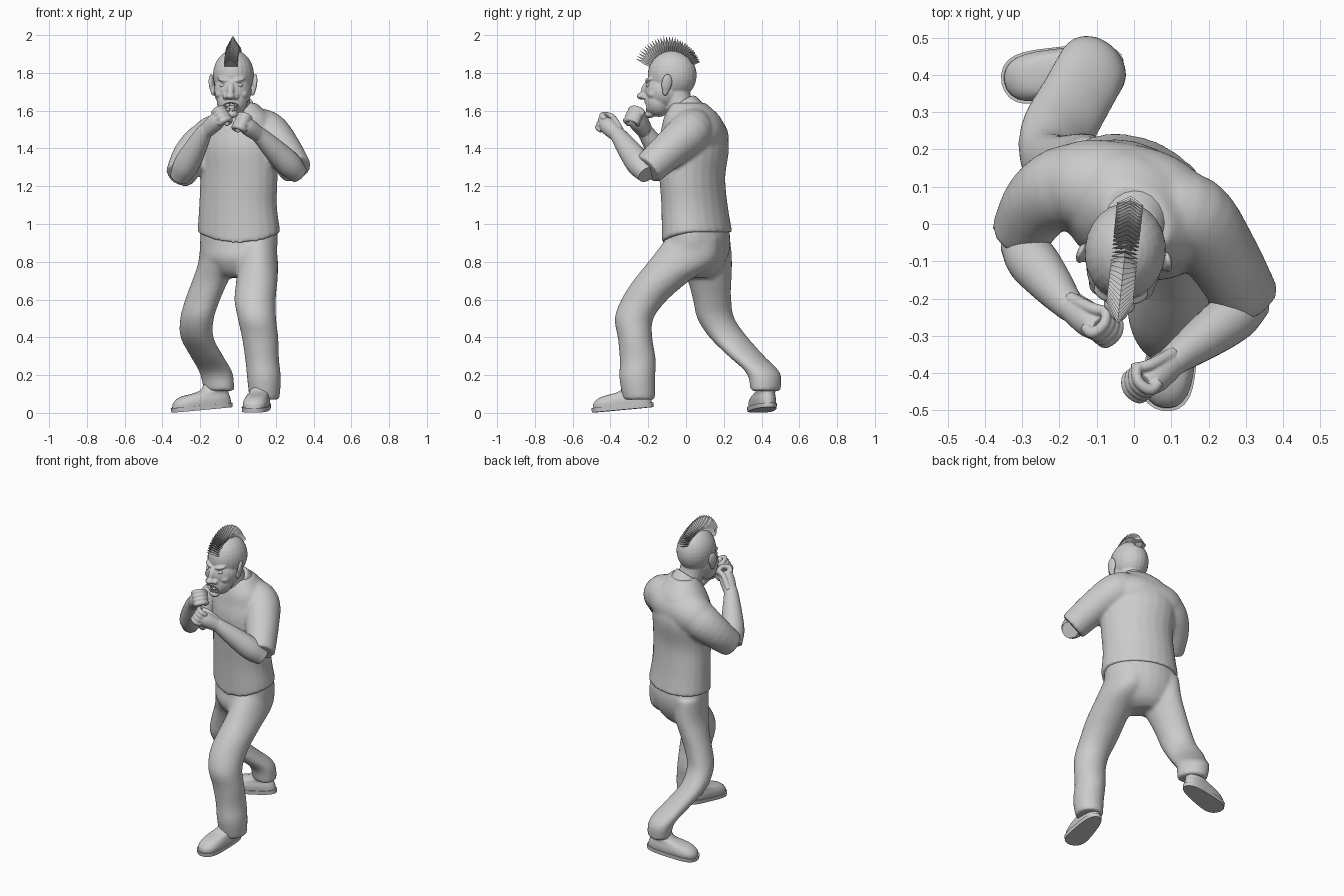
import bpy, bmesh, math
from mathutils import Vector, Matrix

if "Cube" in bpy.data.objects:
    bpy.data.objects.remove(bpy.data.objects["Cube"])

grey = bpy.data.materials.new("plain_grey")
grey.use_nodes = True
grey.diffuse_color = (0.6, 0.6, 0.6, 1)
grey.node_tree.nodes["Principled BSDF"].inputs["Base Color"].default_value = (0.6, 0.6, 0.6, 1)


def finish(name, bm, voxel=0, smooth=4, angle=50, place=None):
    """Turn a bmesh into an object; voxel > 0 fuses its shells into one skin."""
    bmesh.ops.recalc_face_normals(bm, faces=bm.faces)
    mesh = bpy.data.meshes.new(name)
    bm.to_mesh(mesh)
    bm.free()
    mesh.materials.append(grey)
    if angle:
        mesh.shade_smooth()
        mesh.set_sharp_from_angle(angle=math.radians(angle))
    ob = bpy.data.objects.new(name, mesh)
    bpy.context.scene.collection.objects.link(ob)
    if place:
        ob.matrix_world = place
    if voxel:
        r = ob.modifiers.new("fuse", 'REMESH')
        r.mode, r.voxel_size, r.use_smooth_shade = 'VOXEL', voxel, True
        s = ob.modifiers.new("relax", 'SMOOTH')
        s.factor, s.iterations = 0.5, smooth
    return ob


def spline(keys, steps):
    """Catmull-Rom interpolation through the keys."""
    k = [Vector(q) for q in keys]
    k = [k[0] * 2 - k[1]] + k + [k[-1] * 2 - k[-2]]
    out = []
    for a, b, c, d in zip(k, k[1:], k[2:], k[3:]):
        for i in range(steps):
            t = i / steps
            out.append(0.5 * (2 * b + (c - a) * t + (2 * a - 5 * b + 4 * c - d) * t ** 2
                              + (3 * b - a - 3 * c + d) * t ** 3))
    return out + [k[-2]]


def loft(bm, keys, steps=4, sides=24, level=True, dip=0, skew=0):
    """Closed skin through rings (x, y, z, rx, ry); level rings stay horizontal.
    skew turns the oval's long axis towards the back right."""
    rings = spline(keys, steps)
    pts = [Vector(r[:3]) for r in rings]
    loops = []
    for i, r in enumerate(rings):
        u, v = Vector((1, 0, 0)), Vector((0, 1, 0))
        if not level:
            t = (pts[min(i + 1, len(pts) - 1)] - pts[max(i - 1, 0)]).normalized()
            u = t.cross(Vector((0.1, 0.2, 1))).normalized()
            v = u.cross(t)
        loop = []
        for j in range(sides):
            a = math.tau * j / sides
            p = pts[i] + u * r[3] * math.cos(a) + v * r[4] * math.sin(a - skew)
            if i == 0:
                p.z -= dip * max(0, -math.sin(a)) ** 2
            loop.append(bm.verts.new(p))
        loops.append(loop)
    for a, b in zip(loops, loops[1:]):
        for j in range(sides):
            n = (j + 1) % sides
            bm.faces.new((a[j], a[n], b[n], b[j]))
    bm.faces.new(loops[0][::-1])
    bm.faces.new(loops[-1])


def tube(bm, keys, **kw):
    loft(bm, [(*p, r, r) for p, r in keys], level=False, **kw)


def blob(bm, c, r, rot=None):
    m = Matrix.Translation(c) @ (rot or Matrix()) @ Matrix.Diagonal((*r, 1))
    bmesh.ops.create_uvsphere(bm, u_segments=24, v_segments=16, radius=1, matrix=m)


# Trousers: pelvis and two legs in a forward lunge
bm = bmesh.new()
loft(bm, [(0.005, 0.06, 0.98, 0.204, 0.168), (0.005, 0.063, 0.9, 0.206, 0.173),
          (0.0, 0.05, 0.82, 0.193, 0.17), (-0.01, 0.05, 0.75, 0.13, 0.13),
          (-0.02, 0.05, 0.715, 0.06, 0.08)], skew=0.25)
loft(bm, [(0.1, 0.04, 0.93, 0.098, 0.14), (0.105, -0.02, 0.8, 0.107, 0.18),
          (0.1, -0.13, 0.7, 0.11, 0.15), (0.09, -0.22, 0.6, 0.11, 0.123),
          (0.1, -0.275, 0.5, 0.102, 0.103), (0.117, -0.27, 0.4, 0.097, 0.092),
          (0.128, -0.255, 0.28, 0.09, 0.096), (0.138, -0.258, 0.18, 0.09, 0.095),
          (0.14, -0.248, 0.07, 0.08, 0.086)])
loft(bm, [(-0.1, 0.085, 0.93, 0.098, 0.15), (-0.11, 0.1, 0.8, 0.1, 0.145),
          (-0.147, 0.124, 0.7, 0.096, 0.117), (-0.187, 0.138, 0.6, 0.093, 0.102),
          (-0.217, 0.158, 0.5, 0.09, 0.099), (-0.217, 0.225, 0.4, 0.088, 0.102),
          (-0.165, 0.32, 0.3, 0.088, 0.096), (-0.115, 0.41, 0.21, 0.088, 0.09),
          (-0.1, 0.422, 0.115, 0.081, 0.08)], skew=0.25)
finish("trousers", bm, voxel=0.01, smooth=16)

# Shirt: torso, broad upper back and short sleeves
bm = bmesh.new()
loft(bm, [(0.005, 0.058, 0.955, 0.22, 0.187), (0.0, 0.045, 1.1, 0.206, 0.176),
          (0.005, 0.033, 1.25, 0.205, 0.175), (0.0, 0.038, 1.4, 0.21, 0.19),
          (0.0, 0.038, 1.5, 0.193, 0.17), (0.01, 0.032, 1.57, 0.158, 0.147),
          (0.01, 0.015, 1.64, 0.09, 0.09)], dip=0.06, skew=0.25)
tube(bm, [((-0.2, 0.1, 1.42), 0.1), ((-0.12, 0.1, 1.45), 0.128),
          ((0.04, 0.075, 1.475), 0.125), ((0.14, 0.03, 1.48), 0.105)])
tube(bm, [((0.05, 0.045, 1.52), 0.1), ((0.15, 0.02, 1.485), 0.115),
          ((0.235, -0.085, 1.395), 0.1), ((0.305, -0.205, 1.288), 0.088)])
tube(bm, [((-0.06, 0.09, 1.47), 0.11), ((-0.17, 0.1, 1.425), 0.115),
          ((-0.25, 0.06, 1.355), 0.1), ((-0.307, -0.03, 1.255), 0.08)])
finish("shirt", bm, voxel=0.01, smooth=8)

# Collar
bm = bmesh.new()
tube(bm, [((0, 0.005, 1.59), 0.1), ((-0.003, -0.01, 1.62), 0.088), ((-0.006, -0.018, 1.632), 0.078)])
finish("collar", bm)


# Forearms and clenched fists
def arm(side, elbow, wrist, knuckle):
    elbow, wrist, knuckle = Vector(elbow), Vector(wrist), Vector(knuckle)
    name = "left" if side > 0 else "right"
    d = (knuckle - wrist).normalized()
    s = (Vector((0, 0, 1)) - d * d.z).normalized()
    n = s.cross(d) * side
    bm = bmesh.new()
    tube(bm, [(elbow - (wrist - elbow) * 0.1, 0.05), (elbow.lerp(wrist, 0.2), 0.068),
              (elbow.lerp(wrist, 0.6), 0.06), (wrist, 0.044), (wrist + d * 0.03, 0.041)])
    finish(name + "_forearm", bm)
    bm = bmesh.new()
    tube(bm, [(wrist - d * 0.02, 0.035), (wrist + d * 0.03, 0.041),
              (wrist.lerp(knuckle, 0.7), 0.046), (knuckle, 0.037)])
    for i in range(4):
        b = knuckle + s * (0.035 - 0.0235 * i)
        tube(bm, [(b - d * 0.02 + n * 0.022, 0.014), (b + d * 0.015 + n * 0.022, 0.016),
                  (b + d * 0.028 - n * 0.015, 0.0145), (b + d * 0.005 - n * 0.044, 0.0135),
                  (b - d * 0.025 - n * 0.033, 0.012)], sides=12)
    tube(bm, [(wrist + d * 0.02 + s * 0.025 - n * 0.015, 0.018),
              (knuckle - d * 0.03 + s * 0.038 - n * 0.03, 0.0165),
              (knuckle + d * 0.01 + s * 0.02 - n * 0.054, 0.0135)], sides=12)
    finish(name + "_fist", bm, voxel=0.004, smooth=2)


arm(1, (0.305, -0.22, 1.28), (0.12, -0.355, 1.465), (0.026, -0.43, 1.535))
arm(-1, (-0.3, -0.065, 1.265), (-0.182, -0.21, 1.48), (-0.09, -0.28, 1.568))


# Shoes: flat sole and rounded upper with a broad toe towards local -y
def shoe(name, x, y, yaw):
    place = Matrix.Translation((x, y, 0.016)) @ Matrix.Rotation(math.radians(yaw), 4, 'Z') \
        @ Matrix.Rotation(0.09, 4, 'X')
    sole = [(0, 0, 0, 0.064, 0.165), (0, 0, 0.024, 0.066, 0.167)]
    upper = [(0, 0, 0.02, 0.06, 0.16), (0, 0.003, 0.05, 0.062, 0.154), (0, 0.02, 0.078, 0.056, 0.13),
             (0, 0.072, 0.1, 0.052, 0.08), (0, 0.09, 0.15, 0.046, 0.058)]
    for part, keys, steps in (("sole", sole, 1), ("shoe", upper, 4)):
        bm = bmesh.new()
        loft(bm, keys, steps=steps, sides=32)
        for v in bm.verts:
            # Widen towards the ends so the toe is blunt rather than pointed
            v.co.x *= (1 - v.co.y * 1.3) * (1 + 16 * v.co.y ** 2)
        finish(f"{name}_{part}", bm, place=place)


shoe("left", 0.105, -0.335, -10)
shoe("right", -0.19, 0.41, -79)

# Head, built around its own centre and turned slightly
head_place = Matrix.Translation((-0.025, -0.085, 1.76)) @ Matrix.Rotation(math.radians(-6), 4, 'Z')
bm = bmesh.new()
blob(bm, (0, 0.012, 0.028), (0.109, 0.13, 0.132))
blob(bm, (0, -0.03, -0.055), (0.1, 0.105, 0.1))
blob(bm, (0, -0.06, -0.11), (0.082, 0.075, 0.083))
blob(bm, (0, -0.088, -0.135), (0.062, 0.05, 0.045))
blob(bm, (0, -0.108, -0.18), (0.034, 0.026, 0.02))
blob(bm, (0, -0.13, -0.045), (0.02, 0.022, 0.042), Matrix.Rotation(-0.35, 4, 'X'))
blob(bm, (0, -0.152, -0.083), (0.025, 0.025, 0.018))
tube(bm, [((0.02, 0.085, -0.2), 0.08), ((0.01, 0.045, -0.12), 0.075), ((0, 0.02, -0.03), 0.08)])
for s in (-1, 1):
    blob(bm, (s * 0.042, -0.106, 0.003), (0.036, 0.02, 0.012),
         Matrix.Rotation(s * 0.45, 4, 'Z') @ Matrix.Rotation(s * -0.22, 4, 'Y'))
    blob(bm, (s * 0.026, -0.133, -0.087), (0.017, 0.019, 0.014))
    blob(bm, (s * 0.056, -0.082, -0.072), (0.032, 0.032, 0.026))
head = finish("head", bm, voxel=0.005, smooth=4, place=head_place)

# Open mouth
bm = bmesh.new()
blob(bm, (0, -0.135, -0.14), (0.046, 0.045, 0.023))
cutter = finish("mouth_cutter", bm, place=head_place)
cutter.hide_render = True
cut = head.modifiers.new("mouth", 'BOOLEAN')
cut.operation, cut.object = 'DIFFERENCE', cutter
bpy.context.view_layer.update()
graph = bpy.context.evaluated_depsgraph_get()
carved = bpy.data.meshes.new_from_object(head.evaluated_get(graph))
head.modifiers.clear()
head.data = carved
carved.shade_smooth()
carved.set_sharp_from_angle(angle=math.radians(50))
bpy.data.objects.remove(cutter)

# Teeth, eyes and ears
bm = bmesh.new()
for row, z in ((0, -0.126), (1, -0.154)):
    for i in range(-3, 4):
        a = i * 0.28
        m = Matrix.Translation((0.04 * math.sin(a), -0.082 - 0.04 * math.cos(a),
                                z - 0.002 * abs(i) * (1 - 2 * row)))
        bmesh.ops.create_cube(bm, size=1, matrix=m @ Matrix.Rotation(a, 4, 'Z')
                              @ Matrix.Diagonal((0.0105, 0.008, 0.014, 1)))
finish("teeth", bm, angle=0, place=head_place)
for s, side in ((-1, "right"), (1, "left")):
    bm = bmesh.new()
    blob(bm, (s * 0.043, -0.104, -0.026), (0.019, 0.018, 0.014))
    finish(side + "_eye", bm, place=head_place)
    bm = bmesh.new()
    turn = Matrix.Rotation(s * 0.3, 4, 'Z') @ Matrix.Rotation(s * 0.12, 4, 'Y') @ Matrix.Rotation(-0.12, 4, 'X')
    blob(bm, (s * 0.114, -0.005, -0.015), (0.013, 0.028, 0.05), turn)
    blob(bm, (s * 0.106, -0.012, -0.052), (0.014, 0.017, 0.03), turn)
    finish(side + "_ear", bm, voxel=0.004, smooth=2, place=head_place)

# Mohawk: a fan of folded spikes from forehead to nape
bm = bmesh.new()
count = 30
for i in range(count):
    f = i / (count - 1)
    a = math.radians(-66 + 128 * f)
    tip = 0.214 - 0.055 * max(0, f - 0.4) / 0.6

    def at(x, r, lean):
        return bm.verts.new((x, 0.012 + r * math.sin(a + lean), 0.028 + r * math.cos(a + lean)))

    l0, r0, c0 = at(-0.032, 0.115, -0.05), at(0.032, 0.115, -0.05), at(0, 0.12, 0.06)
    l1, r1, c1 = at(-0.036, 0.148, -0.05), at(0.036, 0.148, -0.05), at(0, 0.165, 0.05)
    t = at(0, tip, 0)
    for face in ((l0, c0, c1, l1), (c0, r0, r1, c1), (l1, c1, t), (c1, r1, t),
                 (l0, l1, r1, r0), (l1, t, r1), (l0, r0, c0)):
        bm.faces.new(face)
finish("mohawk", bm, angle=0, place=head_place)
